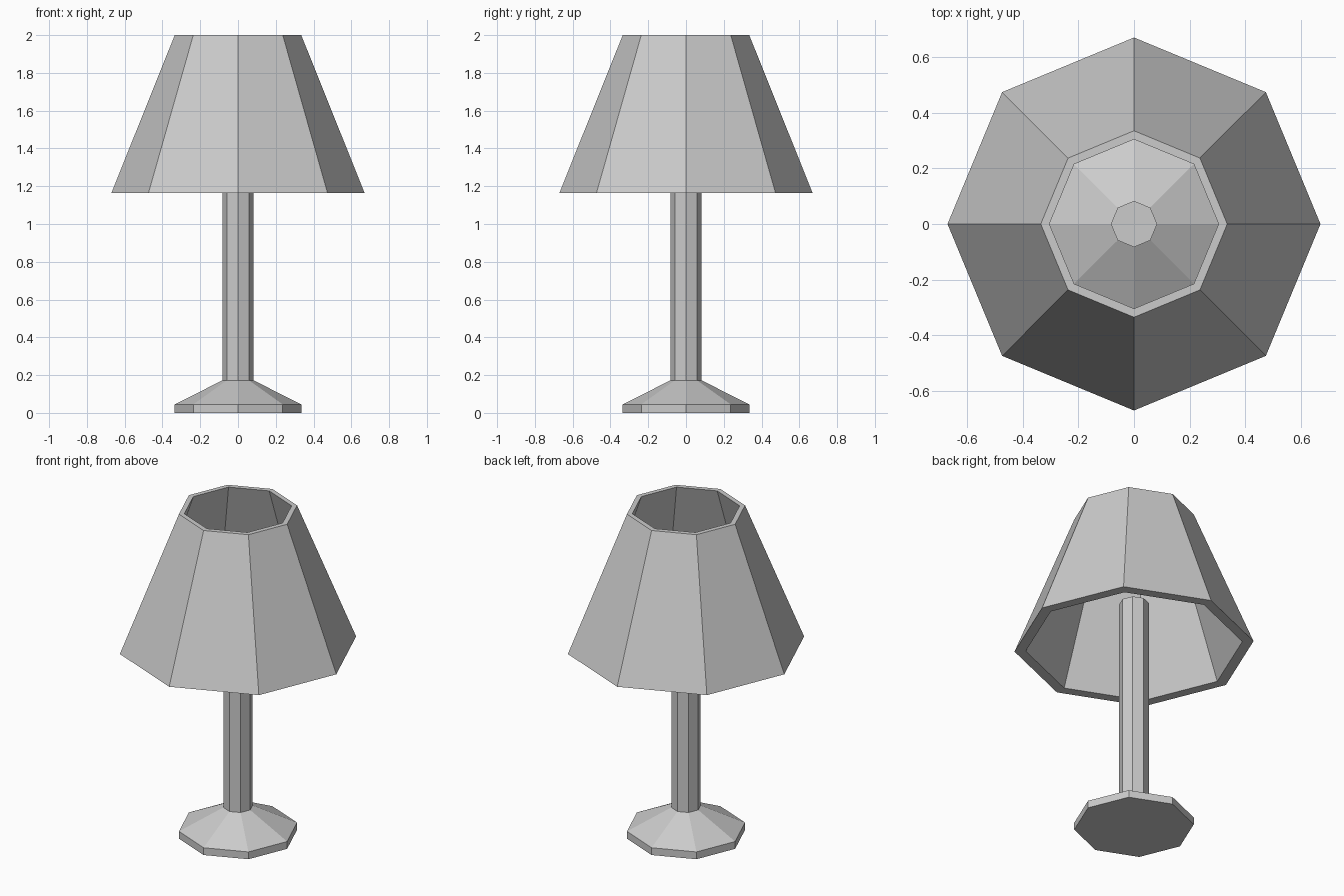
import bpy
import bmesh
from math import cos, sin, pi

if "Cube" in bpy.data.objects:
    bpy.data.objects.remove(bpy.data.objects["Cube"])

SIDES = 8


def lathe(name, profile, closed=False):
    """Revolve (radius, z) points into an octagonal solid with corners on the axes.
    Closed profiles form a ring; open ones are capped at both ends."""
    bm = bmesh.new()
    rings = [[bm.verts.new((r * cos(2 * pi * i / SIDES), r * sin(2 * pi * i / SIDES), z))
              for i in range(SIDES)] for r, z in profile]
    pairs = list(zip(rings, rings[1:]))
    if closed:
        pairs.append((rings[-1], rings[0]))
    else:
        bm.faces.new(rings[0])
        bm.faces.new(rings[-1])
    for low, high in pairs:
        for i in range(SIDES):
            j = (i + 1) % SIDES
            bm.faces.new((low[i], low[j], high[j], high[i]))
    bmesh.ops.recalc_face_normals(bm, faces=bm.faces)
    mesh = bpy.data.meshes.new(name)
    bm.to_mesh(mesh)
    bm.free()
    obj = bpy.data.objects.new(name, mesh)
    bpy.context.collection.objects.link(obj)
    return obj


# Foot and stem share one profile, ending inside the shade
lathe("base_and_stem", [(0.335, 0), (0.335, 0.045), (0.083, 0.172), (0.083, 1.44)])

# Open, thick-walled shade
lathe("shade", [(0.67, 1.165), (0.335, 2.0), (0.304, 2.0), (0.607, 1.165)], closed=True)
